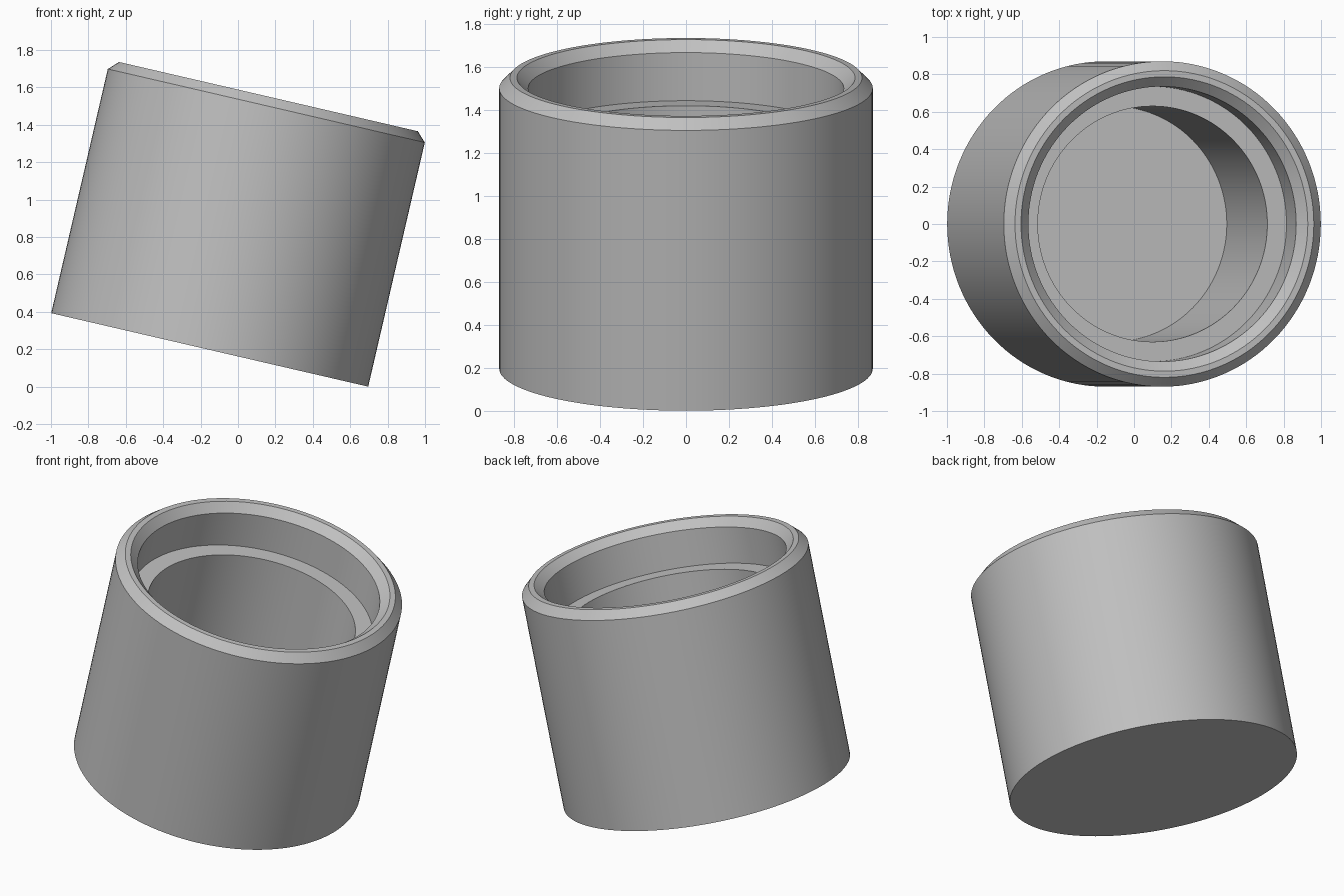
import bpy
import bmesh
import math
from mathutils import Matrix, Vector

cube = bpy.data.objects.get("Cube")
if cube:
    bpy.data.objects.remove(cube, do_unlink=True)

SEGMENTS = 128
TILT = math.radians(13.05)
RADIUS = 0.87
HEIGHT = 1.39
BEVEL = 0.05

# One plain grey
grey = bpy.data.materials.new("plain grey")
grey.use_nodes = True
colour = (0.53, 0.53, 0.53, 1.0)
grey.diffuse_color = colour
grey.node_tree.nodes["Principled BSDF"].inputs["Base Color"].default_value = colour

# Cup cross-section (radius, height): outside, bevelled rim, ledge, floor
profile = [
    (0, 0), (RADIUS, 0),
    (RADIUS, HEIGHT - BEVEL), (RADIUS - BEVEL, HEIGHT),
    (0.787, HEIGHT), (0.735, HEIGHT - BEVEL),
    (0.735, 1.11), (0.63, 1.11),
    (0.63, 0.15), (0, 0.15),
]

# Lathe the section around the cup's axis
bm = bmesh.new()
verts = [bm.verts.new((r, 0, z)) for r, z in profile]
edges = [bm.edges.new(pair) for pair in zip(verts, verts[1:])]
bmesh.ops.spin(bm, geom=verts + edges, cent=(0, 0, 0), axis=(0, 0, 1),
               angle=math.tau, steps=SEGMENTS, use_merge=True)
bmesh.ops.remove_doubles(bm, verts=bm.verts, dist=0.0005)
bmesh.ops.recalc_face_normals(bm, faces=bm.faces)

# Lean the cup towards +x and rest its lower edge on the ground
bm.transform(Matrix.Rotation(TILT, 4, "Y"))
xs = [v.co.x for v in bm.verts]
lowest = min(v.co.z for v in bm.verts)
bmesh.ops.translate(bm, verts=bm.verts,
                    vec=Vector((-(min(xs) + max(xs)) / 2, 0, -lowest)))

mesh = bpy.data.meshes.new("tilted_cup")
bm.to_mesh(mesh)
bm.free()
mesh.materials.append(grey)
cup = bpy.data.objects.new("tilted_cup", mesh)
bpy.context.collection.objects.link(cup)

# Smooth walls with crisp rim edges
bpy.ops.object.select_all(action="DESELECT")
cup.select_set(True)
bpy.context.view_layer.objects.active = cup
bpy.ops.object.shade_smooth_by_angle(angle=math.radians(30))
